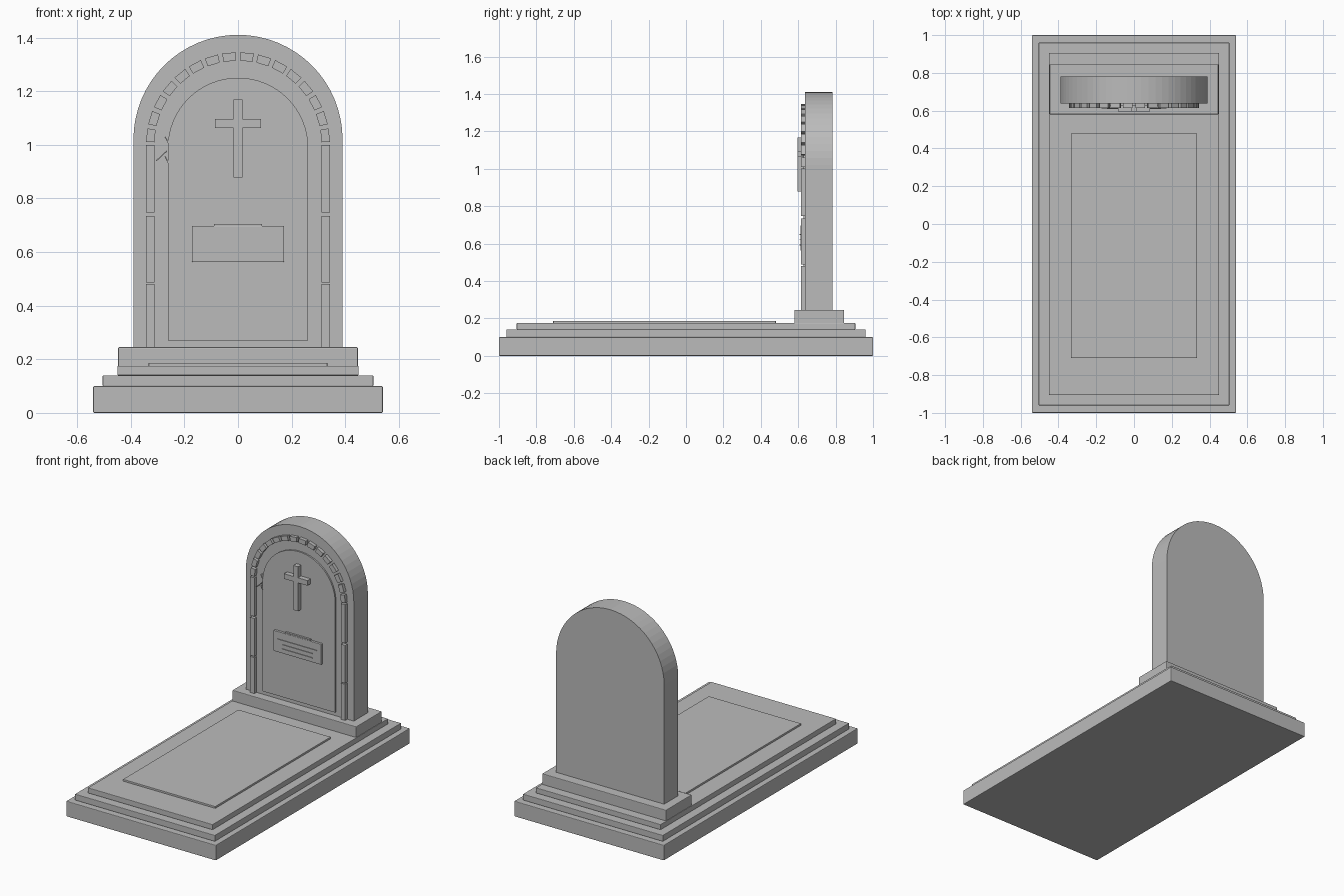
import bpy, bmesh, math

if "Cube" in bpy.data.objects:
    bpy.data.objects.remove(bpy.data.objects["Cube"])

stone = bpy.data.materials.new("grey stone")
stone.diffuse_color = (0.5, 0.5, 0.5, 1)
stone.use_nodes = True
stone.node_tree.nodes["Principled BSDF"].inputs["Base Color"].default_value = stone.diffuse_color


def finish(name, bm, bevel=0):
    bmesh.ops.recalc_face_normals(bm, faces=bm.faces)
    me = bpy.data.meshes.new(name)
    bm.to_mesh(me)
    bm.free()
    me.materials.append(stone)
    ob = bpy.data.objects.new(name, me)
    bpy.context.collection.objects.link(ob)
    if bevel:
        m = ob.modifiers.new("bevel", 'BEVEL')
        m.width = bevel
        m.segments = 2
    return ob


def box(name, x0, x1, y0, y1, z0, z1, bevel=0):
    bm = bmesh.new()
    bmesh.ops.create_cube(bm, size=1)
    for v in bm.verts:
        v.co = (x1 if v.co.x > 0 else x0, y1 if v.co.y > 0 else y0, z1 if v.co.z > 0 else z0)
    return finish(name, bm, bevel)


def prism(name, points, y0, y1):
    # extrude an outline in the x-z plane from y0 to y1
    bm = bmesh.new()
    f = bm.faces.new([bm.verts.new((x, y0, z)) for x, z in points])
    ext = bmesh.ops.extrude_face_region(bm, geom=[f])
    for v in ext["geom"]:
        if isinstance(v, bmesh.types.BMVert):
            v.co.y = y1
    return finish(name, bm)


def arch(r, z_base, z_spring, n=32):
    arc = [(r * math.cos(math.pi * i / n), z_spring + r * math.sin(math.pi * i / n)) for i in range(n + 1)]
    return [(-r, z_base), (r, z_base)] + arc


def bar(name, ax, az, bx, bz, w, y0, y1):
    l = math.hypot(bx - ax, bz - az)
    nx, nz = -(bz - az) / l * w / 2, (bx - ax) / l * w / 2
    return prism(name, [(ax + nx, az + nz), (ax - nx, az - nz), (bx - nx, bz - nz), (bx + nx, bz + nz)], y0, y1)


# stepped base and grave slab
box("base", -0.54, 0.54, -1, 1, 0, 0.1, 0.004)
box("middle_step", -0.505, 0.505, -0.96, 0.96, 0.1, 0.14, 0.003)
box("upper_step", -0.45, 0.45, -0.905, 0.905, 0.14, 0.175, 0.003)
box("grave_slab", -0.333, 0.333, -0.71, 0.48, 0.17, 0.187, 0.002)
box("headstone_plinth", -0.447, 0.447, 0.58, 0.845, 0.17, 0.245, 0.004)

# headstone with raised arched panel
prism("headstone", arch(0.39, 0.24, 1.02), 0.637, 0.782)
prism("arched_panel", arch(0.262, 0.27, 0.988), 0.627, 0.64)

# side strips, mirrored
for s in (-1, 1):
    for z0, z1 in ((0.245, 0.48), (0.487, 0.735), (0.748, 1.0)):
        xs = sorted((s * 0.312, s * 0.343))
        box("side_strip", xs[0], xs[1], 0.615, 0.64, z0, z1)

# ring of arch blocks
N = 16
for i in range(N):
    a0 = math.pi * (i + 0.12) / N
    a1 = math.pi * (i + 0.88) / N
    prism("arch_block", [(r * math.cos(a), 1.002 + r * math.sin(a))
                         for r, a in ((0.312, a0), (0.343, a0), (0.343, a1), (0.312, a1))], 0.615, 0.64)

# cross as one outline
half = [(0.017, 0.878), (0.017, 1.063), (0.085, 1.063), (0.085, 1.096), (0.017, 1.096), (0.017, 1.168)]
prism("cross", half + [(-x, z) for x, z in reversed(half)], 0.595, 0.63)

# plaque with plain relief lines
box("plaque", -0.172, 0.172, 0.612, 0.63, 0.563, 0.697, 0.002)
box("plaque_cap", -0.09, 0.09, 0.614, 0.63, 0.695, 0.705)
for z, w in ((0.648, 0.142), (0.62, 0.11), (0.592, 0.11)):
    box("plaque_line", -w, w, 0.608, 0.614, z - 0.002, z + 0.002)

# small cracks on the left
for a in ((-0.305, 0.94, -0.265, 0.977), (-0.272, 1.03, -0.26, 1.007), (-0.272, 0.957, -0.26, 0.933)):
    bar("crack", *a, 0.004, 0.622, 0.64)
